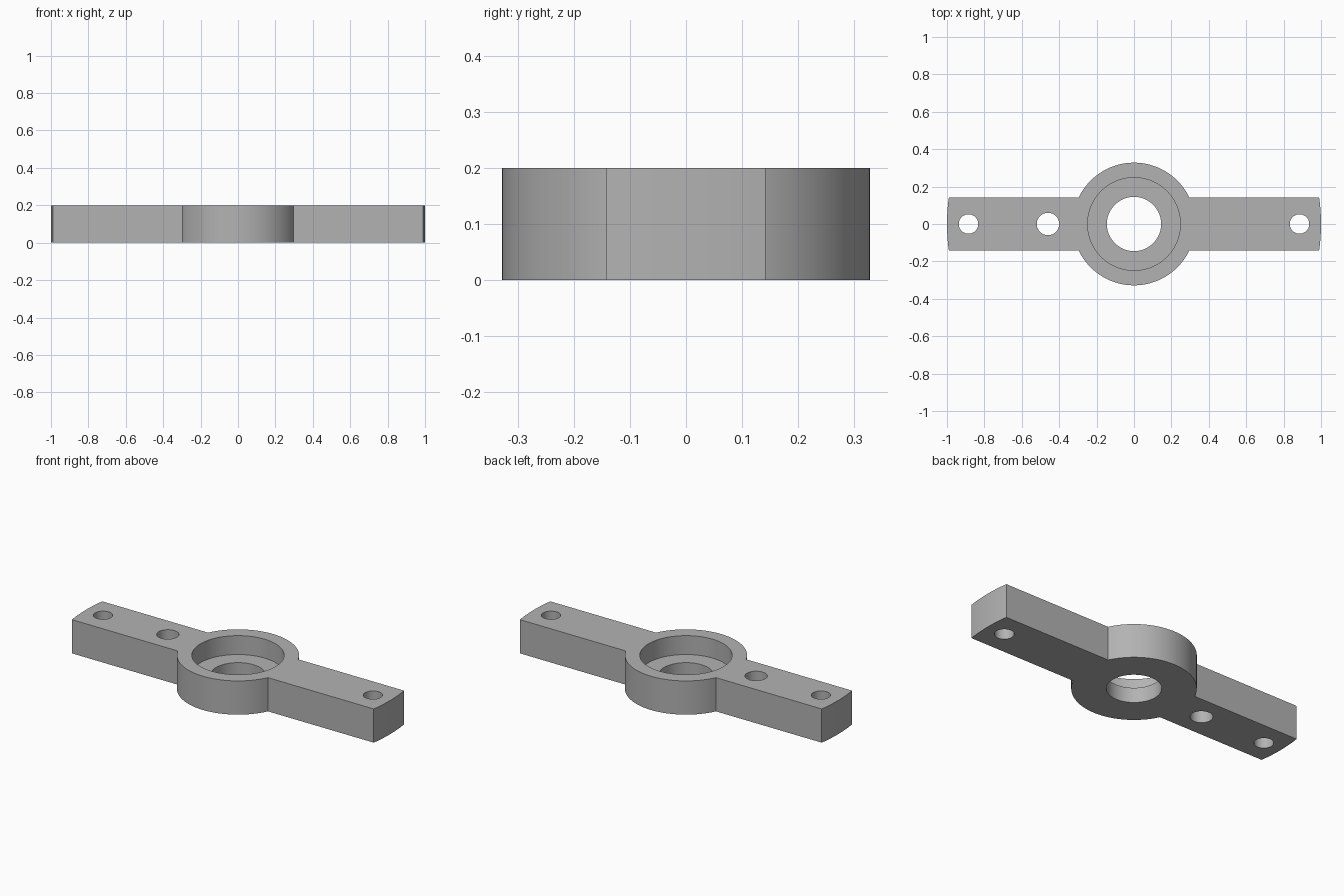
import bpy, bmesh, math

if "Cube" in bpy.data.objects:
    bpy.data.objects.remove(bpy.data.objects["Cube"])

HEIGHT, HALF_W, FLOOR = 0.2, 0.142, 0.088
grey = bpy.data.materials.new("mid grey")
grey.diffuse_color = (0.45, 0.45, 0.45, 1)
grey.use_nodes = True
grey.node_tree.nodes["Principled BSDF"].inputs["Base Color"].default_value = grey.diffuse_color


def prism(name, points, z0, z1):
    """Extrude a flat outline from z0 to z1."""
    bm = bmesh.new()
    face = bm.faces.new([bm.verts.new((x, y, z0)) for x, y in points])
    top = bmesh.ops.extrude_face_region(bm, geom=[face])["geom"]
    bmesh.ops.translate(bm, vec=(0, 0, z1 - z0),
                        verts=[g for g in top if isinstance(g, bmesh.types.BMVert)])
    bmesh.ops.recalc_face_normals(bm, faces=bm.faces)
    mesh = bpy.data.meshes.new(name)
    bm.to_mesh(mesh)
    bm.free()
    mesh.materials.append(grey)
    obj = bpy.data.objects.new(name, mesh)
    bpy.context.collection.objects.link(obj)
    return obj


def arc(r, start, end, n, cx=0):
    return [(cx + r * math.cos(start + (end - start) * i / n),
             r * math.sin(start + (end - start) * i / n)) for i in range(n + 1)]


def disc(name, r, z0, z1, x=0, n=96):
    return prism(name, arc(r, 0, 2 * math.pi, n, x)[:-1], z0, z1)


def combine(target, other, operation):
    mod = target.modifiers.new(operation.lower(), 'BOOLEAN')
    mod.operation, mod.object, mod.solver = operation, other, 'EXACT'
    bpy.context.view_layer.objects.active = target
    bpy.ops.object.modifier_apply(modifier=mod.name)
    bpy.data.objects.remove(other)


# Arm bar with ends rounded about the hub axis, joined to the round hub
a = math.asin(HALF_W)
bracket = prism("hub_bracket", arc(1, -a, a, 12) + arc(1, math.pi - a, math.pi + a, 12),
                0, HEIGHT)
combine(bracket, disc("hub", 0.328, 0, HEIGHT), 'UNION')

# Bearing seat and through bore
combine(bracket, disc("seat_cutter", 0.248, FLOOR, HEIGHT + 0.1), 'DIFFERENCE')
combine(bracket, disc("bore_cutter", 0.145, -0.1, HEIGHT + 0.1), 'DIFFERENCE')

# Arm holes: one at each tip and a larger one on the left arm
for x, r in ((-0.885, 0.052), (-0.46, 0.06), (0.885, 0.052)):
    combine(bracket, disc("hole_cutter", r, -0.1, HEIGHT + 0.1, x, 48), 'DIFFERENCE')

# Smooth curved walls, crisp edges
bpy.ops.object.select_all(action='DESELECT')
bracket.select_set(True)
bpy.context.view_layer.objects.active = bracket
bpy.ops.object.shade_smooth_by_angle(angle=math.radians(30))
